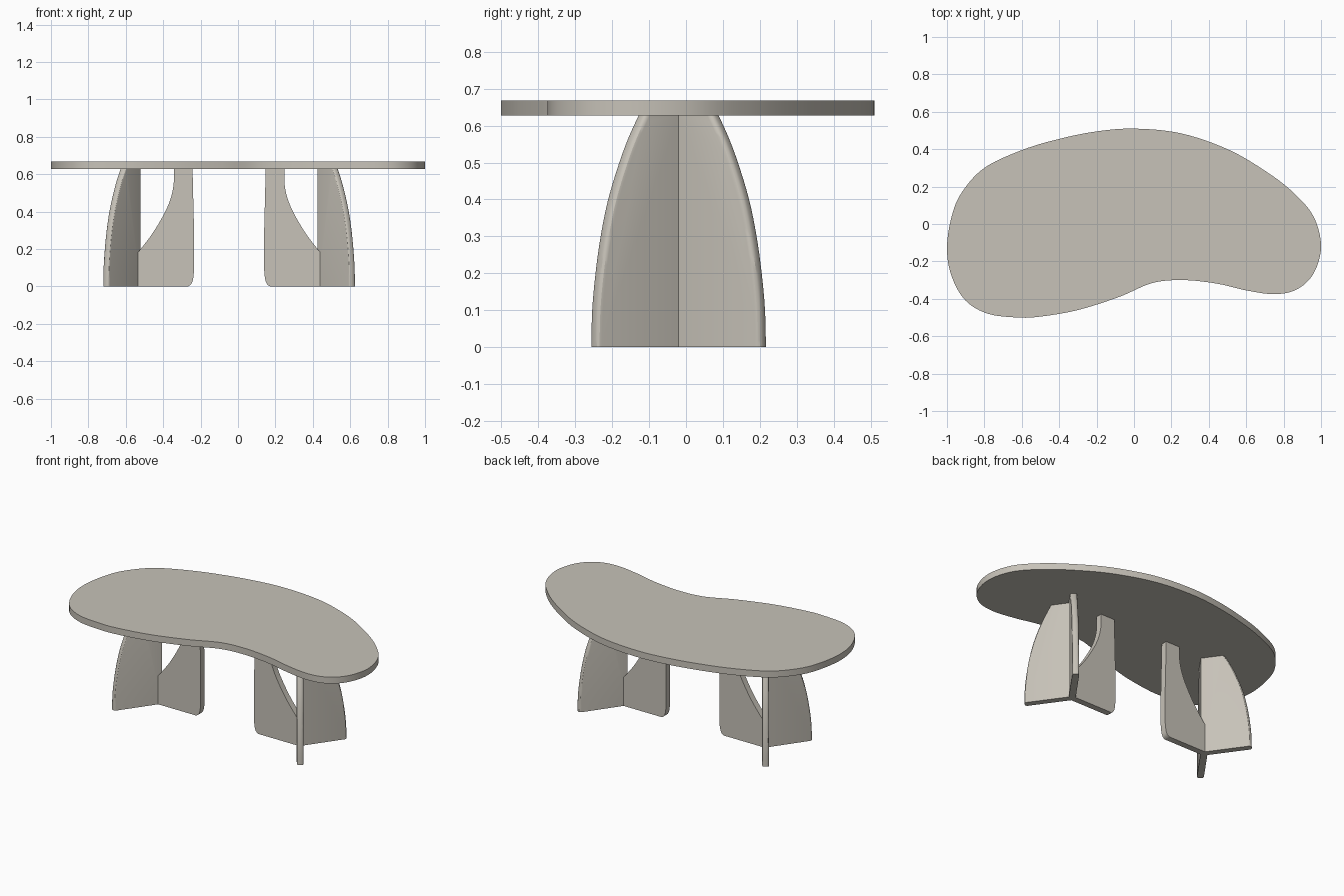
import bpy, bmesh, math
from mathutils import Vector, Matrix

if "Cube" in bpy.data.objects:
    bpy.data.objects.remove(bpy.data.objects["Cube"])

TOP_Z, TOP_H = 0.627, 0.041
T = 0.04                       # thickness of leg panels
PHI = math.radians(54.5)       # splay of the outer panels

mat = bpy.data.materials.new("warm stone grey")
mat.diffuse_color = (0.57, 0.54, 0.48, 1)
mat.use_nodes = True
mat.node_tree.nodes["Principled BSDF"].inputs["Base Color"].default_value = mat.diffuse_color


def smooth(pts, closed=False, steps=6):
    """Catmull-Rom curve through 2D points."""
    n, out = len(pts), []
    P = [Vector(p) for p in pts]
    at = (lambda i: P[i % n]) if closed else (lambda i: P[max(0, min(n - 1, i))])
    for i in range(n if closed else n - 1):
        a, b, c, d = at(i - 1), at(i), at(i + 1), at(i + 2)
        for k in range(steps):
            t = k / steps
            out.append(0.5 * (2 * b + (c - a) * t + (2 * a - 5 * b + 4 * c - d) * t * t
                              + (3 * b - a - 3 * c + d) * t ** 3))
    if not closed:
        out.append(P[-1])
    return out


def prism(outline, place, depth):
    """Extrude an outline; place(u, v, w) maps to 3D."""
    bm = bmesh.new()
    a = [bm.verts.new(place(u, v, -depth / 2)) for u, v in outline]
    b = [bm.verts.new(place(u, v, depth / 2)) for u, v in outline]
    bm.faces.new(a)
    bm.faces.new(b[::-1])
    n = len(a)
    for i in range(n):
        j = (i + 1) % n
        bm.faces.new((a[i], b[i], b[j], a[j]))
    return bm


def finish(bm, name):
    bmesh.ops.recalc_face_normals(bm, faces=bm.faces)
    me = bpy.data.meshes.new(name)
    bm.to_mesh(me)
    bm.free()
    me.materials.append(mat)
    ob = bpy.data.objects.new(name, me)
    bpy.context.collection.objects.link(ob)
    bpy.ops.object.select_all(action='DESELECT')
    ob.select_set(True)
    bpy.context.view_layer.objects.active = ob
    bpy.ops.object.shade_smooth_by_angle(angle=math.radians(30))


# Kidney-shaped tabletop
kidney = [(0, .51), (.25, .485), (.5, .40), (.7, .285), (.85, .17), (.96, .04), (1, -.12),
          (.96, -.265), (.87, -.35), (.75, -.375), (.6, -.355), (.45, -.32), (.27, -.30),
          (.1, -.315), (-.08, -.39), (-.3, -.46), (-.5, -.495), (-.62, -.50), (-.78, -.48),
          (-.9, -.41), (-.975, -.28), (-1, -.13), (-.975, .04), (-.92, .17), (-.8, .30),
          (-.6, .395), (-.4, .455), (-.2, .495)]
finish(prism(smooth(kidney, True), lambda u, v, w: (u, v, TOP_Z + TOP_H / 2 + w), TOP_H), "tabletop")

# Profiles: arched outer panel (radius, z) and scooped inner panel (offset, z)
arch = smooth([(.283, 0), (.28, .1), (.269, .2), (.252, .3), (.227, .4), (.19, .5),
               (.158, .57), (.126, TOP_Z)], steps=4)
outer = [(0, 0)] + [tuple(p) for p in arch] + [(0, TOP_Z)]
corner = smooth([(.278, 0), (.295, .012), (.305, .04), (.31, .085)], steps=4)
scoop = smooth([(.202, TOP_Z), (.202, .56), (.192, .495), (.168, .425), (.128, .348),
                (.08, .272), (.025, .20)], steps=4)
inner = [(0, 0)] + [tuple(p) for p in corner] + [(.31, .3), (.305, .5), (.302, TOP_Z)] \
    + [tuple(p) for p in scoop] + [(0, .17)]

mitre = T / 2 / math.tan(PHI)
for side, cx in (("left", -.545), ("right", .45)):
    sx = 1 if side == "left" else -1       # direction towards the table middle
    for end, sy in (("front", -1), ("back", 1)):
        def place(u, v, w):
            if u == 0:
                u = -mitre * w / (T / 2)   # mitre where the two outer panels meet
            x = -u * math.cos(PHI) + w * math.sin(PHI)
            y = u * math.sin(PHI) + w * math.cos(PHI)
            return (cx + sx * x, -.02 + sy * y, v)
        bm = prism(outer, place, T)
        # round over the two long arched edges
        bm.edges.ensure_lookup_table()
        n = len(outer)
        bm.verts.ensure_lookup_table()
        rims = []
        for o in (0, n):
            for i in range(1, n - 2):
                rims.append(bm.edges.get((bm.verts[o + i], bm.verts[o + i + 1])))
        bmesh.ops.recalc_face_normals(bm, faces=bm.faces)
        bmesh.ops.bevel(bm, geom=rims, offset=.014, segments=3, profile=.5, affect='EDGES')
        finish(bm, f"{side}_{end}_outer_panel")
    finish(prism(inner, lambda u, v, w: (cx + sx * u, -.02 + w, v), T), f"{side}_inner_panel")
